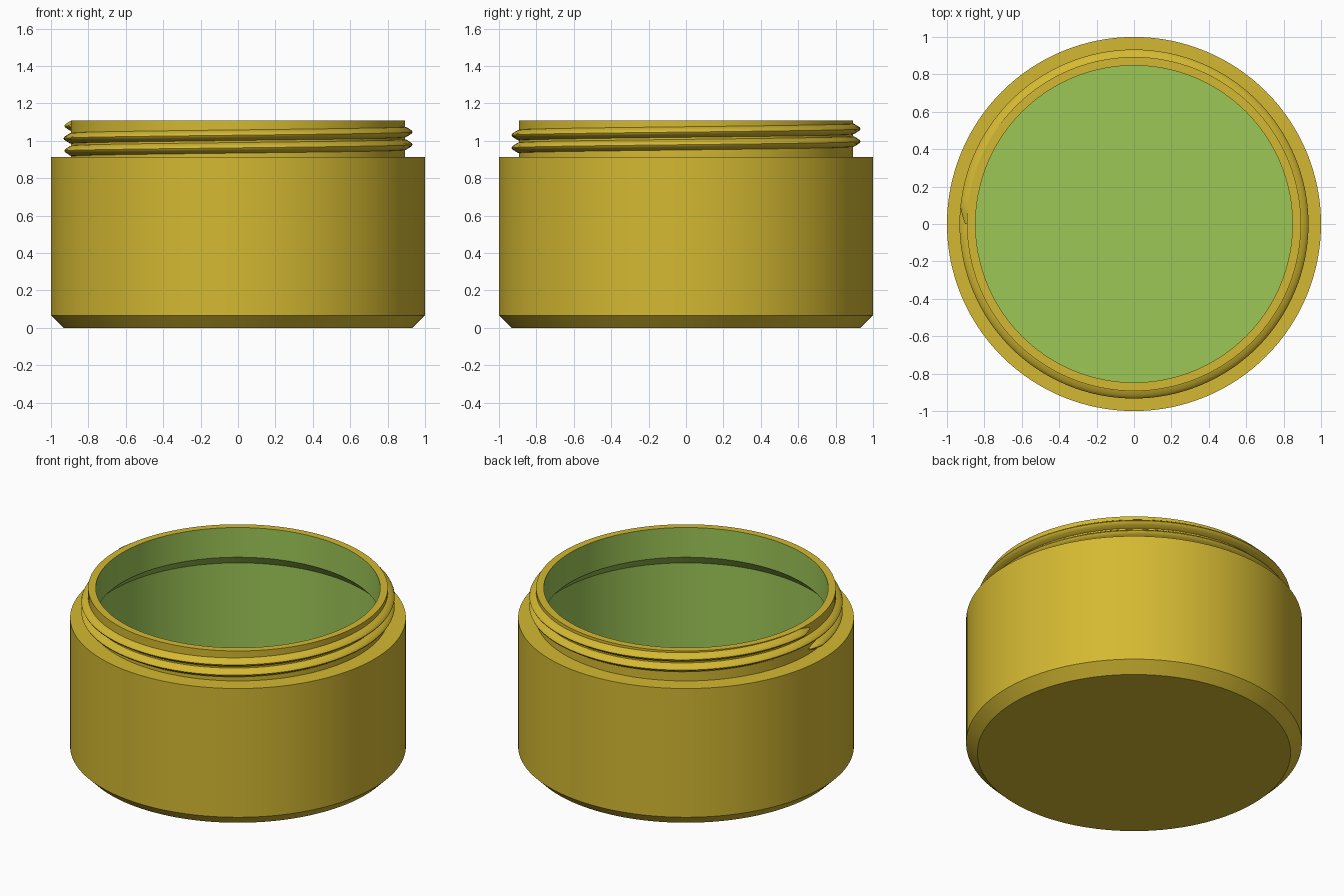
import bpy, bmesh, math

if "Cube" in bpy.data.objects:
    bpy.data.objects.remove(bpy.data.objects["Cube"])

SEGMENTS = 128


def material(name, rgb):
    m = bpy.data.materials.new(name)
    m.diffuse_color = (*rgb, 1.0)
    m.use_nodes = True
    m.node_tree.nodes["Principled BSDF"].inputs["Base Color"].default_value = m.diffuse_color
    return m


gold = material("gold", (0.66, 0.485, 0.032))
green = material("green", (0.34, 0.57, 0.095))


def finish(name, bm, mats):
    bmesh.ops.recalc_face_normals(bm, faces=bm.faces)
    mesh = bpy.data.meshes.new(name)
    bm.to_mesh(mesh)
    bm.free()
    for m in mats:
        mesh.materials.append(m)
    obj = bpy.data.objects.new(name, mesh)
    bpy.context.collection.objects.link(obj)
    bpy.ops.object.select_all(action='DESELECT')
    obj.select_set(True)
    bpy.context.view_layer.objects.active = obj
    bpy.ops.object.shade_smooth_by_angle(angle=math.radians(30))
    return obj


# Jar: one closed section, outside from the base up, then down the inside
profile = [(0.933, 0), (1, 0.067), (1, 0.913), (0.893, 0.913), (0.893, 1.11),
           (0.847, 1.11), (0.847, 0.915), (0.917, 0.845), (0.917, 0.08)]
FIRST_INNER = 5     # sections from here on are the lining

bm = bmesh.new()
rings = []
for r, z in profile:
    rings.append([bm.verts.new((r * math.cos(2 * math.pi * i / SEGMENTS),
                                r * math.sin(2 * math.pi * i / SEGMENTS), z))
                  for i in range(SEGMENTS)])
for k in range(len(rings) - 1):
    for i in range(SEGMENTS):
        j = (i + 1) % SEGMENTS
        f = bm.faces.new((rings[k][i], rings[k][j], rings[k + 1][j], rings[k + 1][i]))
        f.material_index = int(k >= FIRST_INNER)
bm.faces.new(rings[0])                          # underside
bm.faces.new(rings[-1]).material_index = 1      # inner floor
finish("jar", bm, [gold, green])

# Screw thread: two turns of a rounded ridge, tapered at both ends
ridge = [(-0.006, -0.030), (0.008, -0.026), (0.024, -0.016), (0.036, -0.008),
         (0.040, 0.0), (0.036, 0.008), (0.024, 0.016), (0.008, 0.026), (-0.006, 0.030)]
TURNS, PITCH, START_Z = 2, 0.0675, 0.946
steps = SEGMENTS * TURNS

bm = bmesh.new()
sections = []
for i in range(steps + 1):
    a = math.pi + 2 * math.pi * i / SEGMENTS
    z0 = START_Z + PITCH * i / SEGMENTS
    taper = min(1.0, 0.25 + 0.4 * min(i, steps - i))
    sections.append([bm.verts.new(((0.893 + d * taper) * math.cos(a),
                                   (0.893 + d * taper) * math.sin(a),
                                   z0 + h * taper)) for d, h in ridge])
for s, t in zip(sections, sections[1:]):
    for k in range(len(ridge)):
        n = (k + 1) % len(ridge)
        bm.faces.new((s[k], s[n], t[n], t[k]))
bm.faces.new(sections[0])
bm.faces.new(sections[-1])
finish("screw_thread", bm, [gold])
